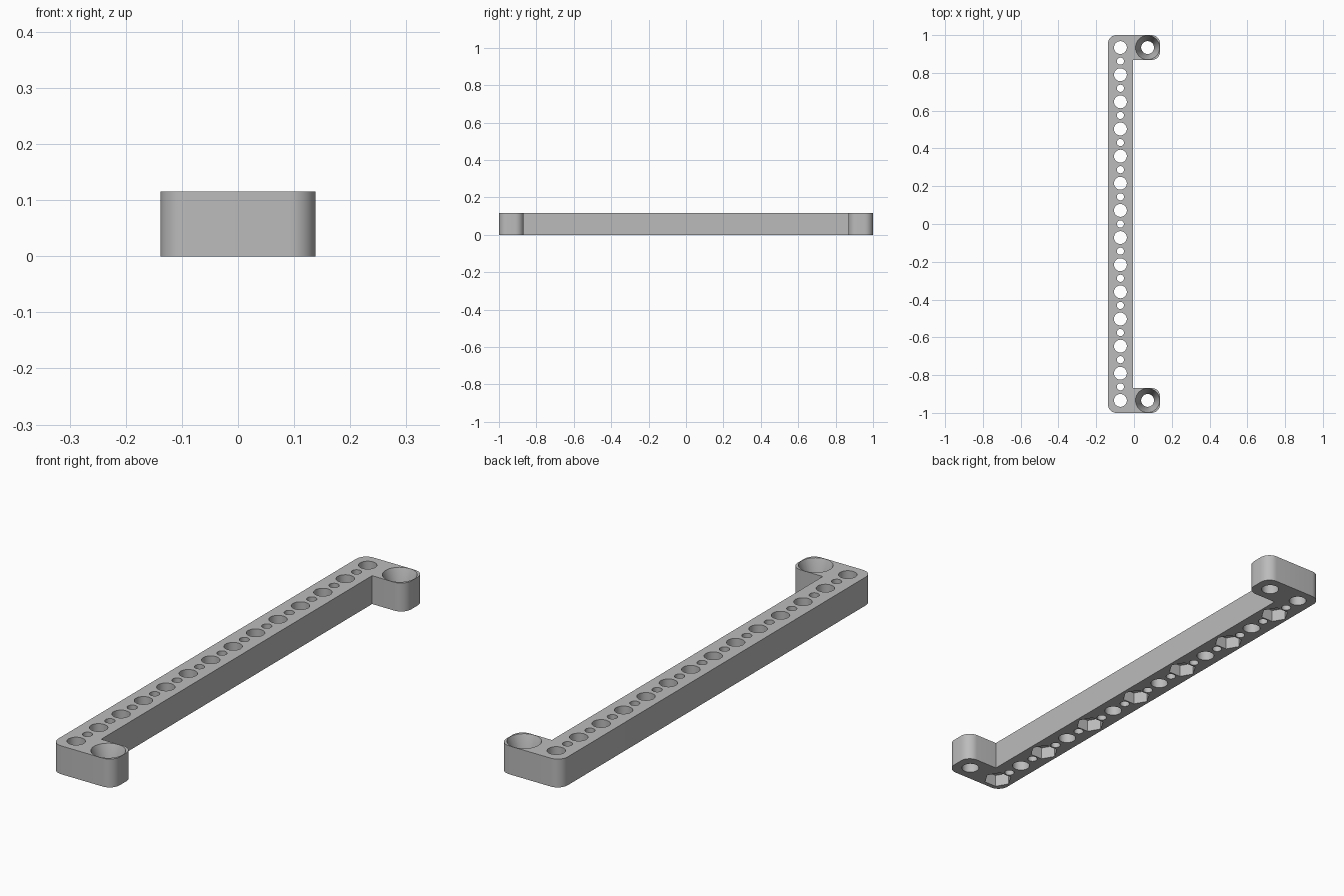
import bpy, bmesh, math
from mathutils import Matrix

if "Cube" in bpy.data.objects:
    bpy.data.objects.remove(bpy.data.objects["Cube"], do_unlink=True)

HEIGHT = 0.115
HALF_X, MARGIN = 0.138, 0.066      # half width, hole centre to edge
PITCH = 0.1437
COLUMN = HALF_X - MARGIN           # x of the hole rows
HOLES = 14
BOLT_R, PIN_R, SINK_R = 0.034, 0.019, 0.064

grey = bpy.data.materials.new("plain grey")
grey.use_nodes = True
grey.diffuse_color = (0.5, 0.5, 0.5, 1)
grey.node_tree.nodes["Principled BSDF"].inputs["Base Color"].default_value = (0.5, 0.5, 0.5, 1)


def make_object(name, bm):
    bmesh.ops.recalc_face_normals(bm, faces=bm.faces)
    mesh = bpy.data.meshes.new(name)
    bm.to_mesh(mesh)
    bm.free()
    mesh.materials.append(grey)
    obj = bpy.data.objects.new(name, mesh)
    bpy.context.collection.objects.link(obj)
    return obj


def add_plug(bm, x, y, z0, z1, r0, r1, sides=40, turn=0.0):
    """Upright cylinder, cone or prism from z0 to z1."""
    place = Matrix.Translation((x, y, (z0 + z1) / 2)) @ Matrix.Rotation(turn, 4, "Z")
    bmesh.ops.create_cone(bm, cap_ends=True, segments=sides, radius1=r0,
                          radius2=r1, depth=z1 - z0, matrix=place)


def rounded_outline(corners, steps=10):
    """Round each (x, y, radius) corner of a closed right-angled outline."""
    points = []
    for i, (x, y, r) in enumerate(corners):
        if r == 0:
            points.append((x, y))
            continue
        px, py, _ = corners[i - 1]
        nx, ny, _ = corners[(i + 1) % len(corners)]
        a = (math.copysign(r, px - x) if px != x else 0, math.copysign(r, py - y) if py != y else 0)
        b = (math.copysign(r, nx - x) if nx != x else 0, math.copysign(r, ny - y) if ny != y else 0)
        for k in range(steps + 1):
            t = math.pi / 2 * k / steps
            u, v = 1 - math.sin(t), 1 - math.cos(t)
            points.append((x + a[0] * u + b[0] * v, y + a[1] * u + b[1] * v))
    return points


# Bracket body: long bar with a lug at each end
R = 0.045
bar_edge = -COLUMN + MARGIN
lug_edge = 1 - 2 * MARGIN
corners = [(-HALF_X, -1, R), (HALF_X, -1, R), (HALF_X, -lug_edge, R), (bar_edge, -lug_edge, 0),
           (bar_edge, lug_edge, 0), (HALF_X, lug_edge, R), (HALF_X, 1, R), (-HALF_X, 1, R)]
bm = bmesh.new()
base = bm.faces.new([bm.verts.new((x, y, 0)) for x, y in rounded_outline(corners)])
top = bmesh.ops.extrude_face_region(bm, geom=[base])["geom"]
bmesh.ops.translate(bm, vec=(0, 0, HEIGHT), verts=[g for g in top if isinstance(g, bmesh.types.BMVert)])
bracket = make_object("slotted_bracket", bm)

# Through holes: bolt holes with pin holes between, and the lug holes
bm = bmesh.new()
first = -PITCH * (HOLES - 1) / 2
for i in range(HOLES):
    y = first + i * PITCH
    add_plug(bm, -COLUMN, y, -0.1, 0.2, BOLT_R, BOLT_R)
    if i < HOLES - 1:
        add_plug(bm, -COLUMN, y + PITCH / 2, -0.1, 0.2, PIN_R, PIN_R, 28)
for side in (-1, 1):
    add_plug(bm, COLUMN, side * -first, -0.1, 0.2, BOLT_R, BOLT_R)
hole_cutter = make_object("hole_cutter", bm)

# Tapered lug sockets from above, hexagonal nut pockets under every other hole
bm = bmesh.new()
SINK_Z, RISE = 0.03, 0.01
slope = (SINK_R - BOLT_R) / (HEIGHT - SINK_Z)
for side in (-1, 1):
    add_plug(bm, COLUMN, side * -first, SINK_Z, HEIGHT + RISE, BOLT_R, SINK_R + slope * RISE)
for i in range(0, HOLES, 2):
    add_plug(bm, -COLUMN, first + i * PITCH, -0.05, 0.05, 0.055, 0.055, 6, math.pi / 6)
    # create_cone starts on an axis corner; the turn points the corners along y
pocket_cutter = make_object("pocket_cutter", bm)

# Cut and bake
for cutter in (hole_cutter, pocket_cutter):
    cutter.hide_render = True
    mod = bracket.modifiers.new(cutter.name, "BOOLEAN")
    mod.operation = "DIFFERENCE"
    mod.solver = "EXACT"
    mod.object = cutter
bpy.context.view_layer.update()
baked = bpy.data.meshes.new_from_object(bracket.evaluated_get(bpy.context.evaluated_depsgraph_get()))
bracket.modifiers.clear()
bracket.data = baked
baked.materials.clear()
baked.materials.append(grey)
for poly in baked.polygons:
    poly.material_index = 0
for cutter in (hole_cutter, pocket_cutter):
    bpy.data.objects.remove(cutter, do_unlink=True)

bpy.ops.object.select_all(action="DESELECT")
bracket.select_set(True)
bpy.context.view_layer.objects.active = bracket
bpy.ops.object.shade_smooth_by_angle(angle=math.radians(30))
